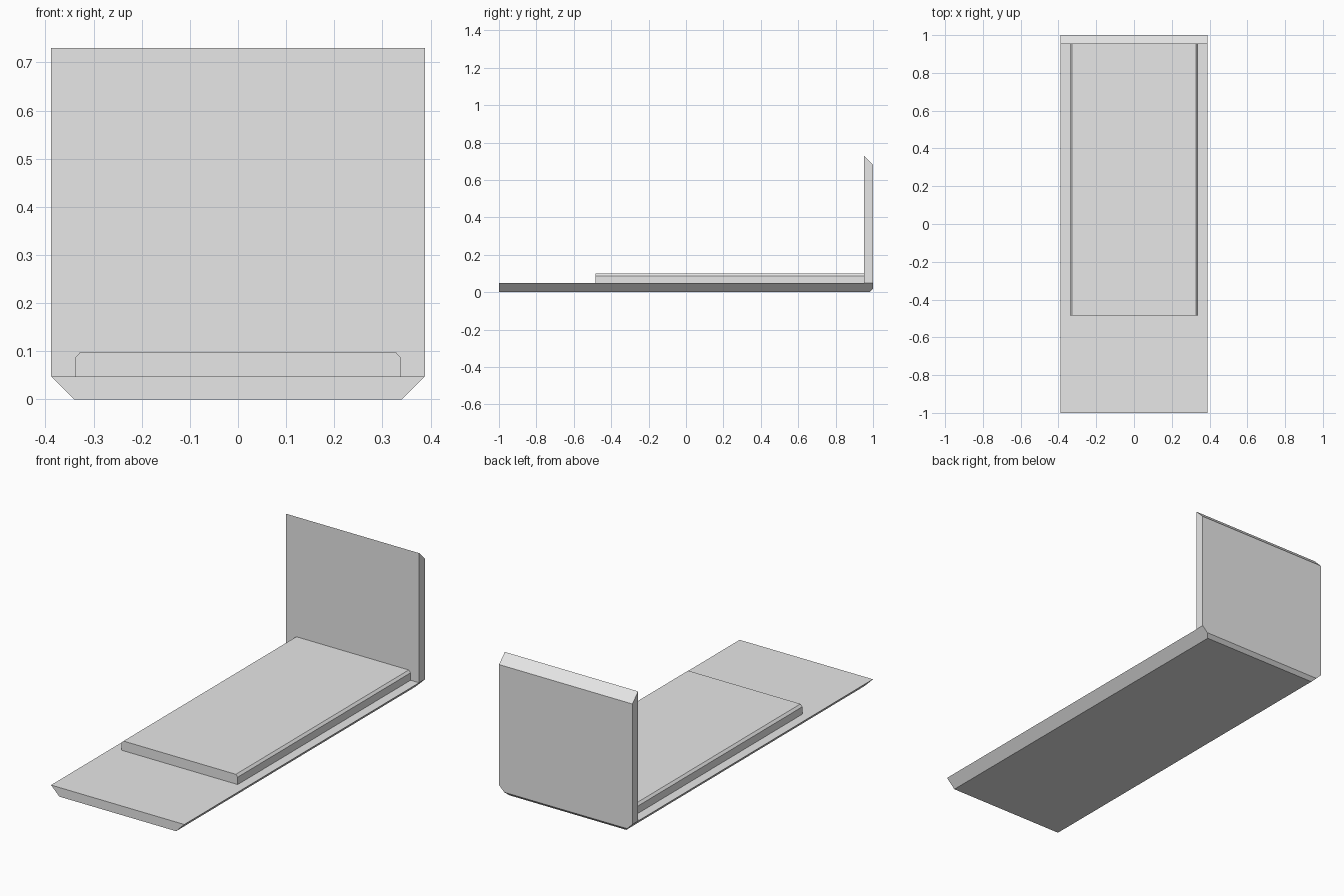
import bpy
import bmesh
from mathutils import Vector

cube = bpy.data.objects.get("Cube")
if cube:
    bpy.data.objects.remove(cube, do_unlink=True)

# One plain grey for everything
grey = bpy.data.materials.new("light grey")
grey.use_nodes = True
grey.diffuse_color = (0.8, 0.8, 0.8, 1)
grey.node_tree.nodes["Principled BSDF"].inputs["Base Color"].default_value = (0.8, 0.8, 0.8, 1)


def prism(name, profile, axis, start, end, cut=None):
    """Extrude a closed profile along x or y, optionally slicing off a corner."""
    bm = bmesh.new()
    if axis == "y":
        points = [(a, start, b) for a, b in profile]
        shift = Vector((0, end - start, 0))
    else:
        points = [(start, a, b) for a, b in profile]
        shift = Vector((end - start, 0, 0))
    face = bm.faces.new([bm.verts.new(p) for p in points])
    result = bmesh.ops.extrude_face_region(bm, geom=[face], use_keep_orig=True)
    moved = [g for g in result["geom"] if isinstance(g, bmesh.types.BMVert)]
    bmesh.ops.translate(bm, verts=moved, vec=shift)
    if cut:
        point, normal = cut
        bmesh.ops.bisect_plane(bm, geom=bm.verts[:] + bm.edges[:] + bm.faces[:],
                               plane_co=point, plane_no=normal, clear_outer=True)
        bmesh.ops.holes_fill(bm, edges=[e for e in bm.edges if e.is_boundary])
    bmesh.ops.recalc_face_normals(bm, faces=bm.faces[:])
    mesh = bpy.data.meshes.new(name)
    bm.to_mesh(mesh)
    bm.free()
    mesh.materials.append(grey)
    obj = bpy.data.objects.new(name, mesh)
    bpy.context.collection.objects.link(obj)
    return obj


def mirrored(half):
    """Complete a symmetric profile from its +x half, listed bottom to top."""
    return half + [(-x, z) for x, z in reversed(half)]


W, T = 0.388, 0.048

# Base slab with sloping sides and a small chamfer under the back edge
prism("base_slab", mirrored([(0.34, 0), (W, T)]), "y", -1, 1,
      cut=((0, 0.982, 0), (0, 1, -1)))

# Raised pad with chamfered long edges
prism("raised_pad", mirrored([(0.338, T), (0.338, 0.087), (0.327, 0.099)]),
      "y", -0.485, 0.952)

# Upright back panel with a top sloping down to the rear
prism("back_panel", [(0.952, T), (1, T), (1, 0.682), (0.952, 0.73)], "x", -W, W)
